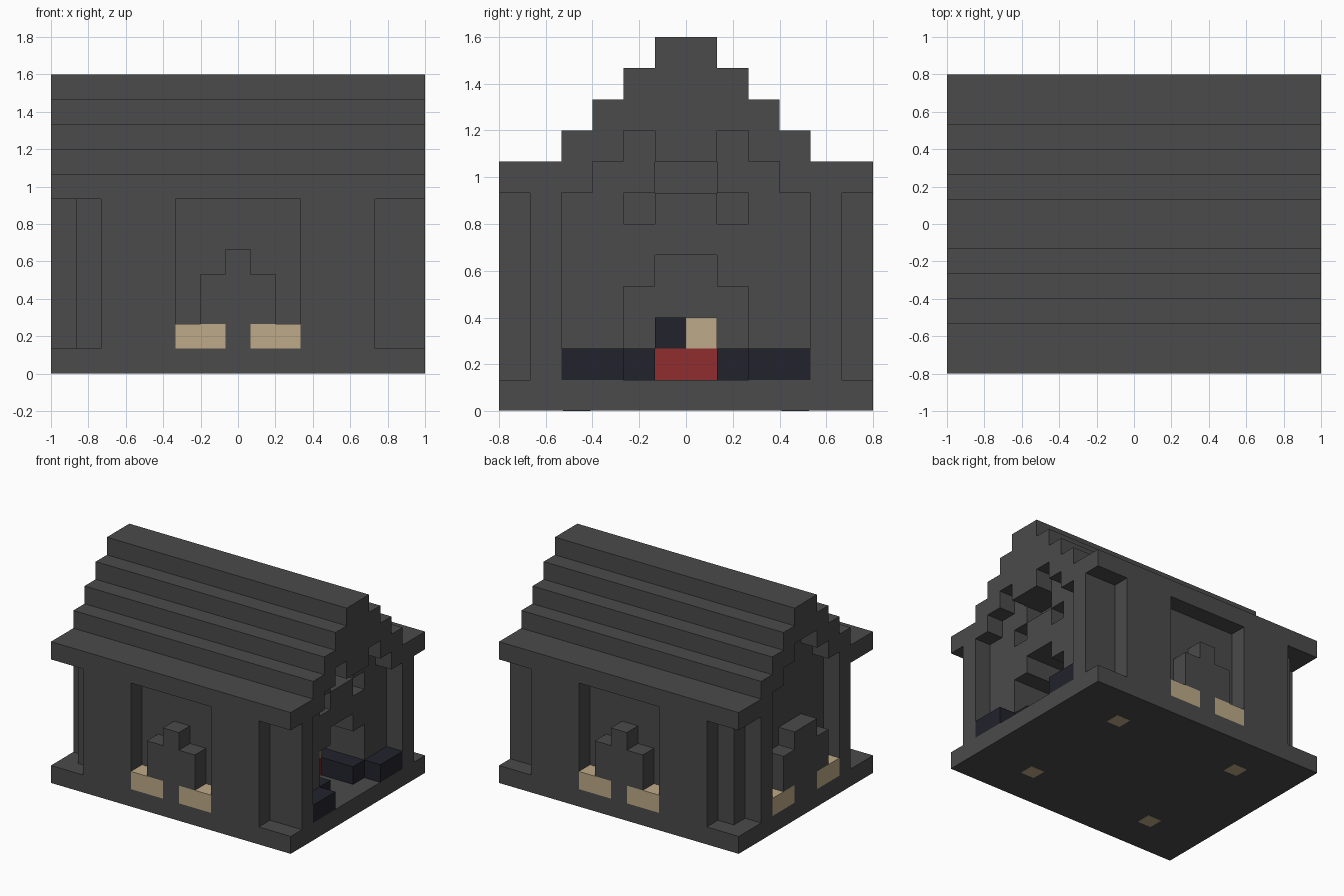
import bpy, bmesh
from mathutils import Vector

old = bpy.data.objects.get("Cube")
if old:
    bpy.data.objects.remove(old, do_unlink=True)

U = 2 / 15            # one block
NX, NY = 15, 12       # plan size in blocks


def material(name, rgb):
    m = bpy.data.materials.new(name)
    m.use_nodes = True
    m.diffuse_color = (*rgb, 1)
    bsdf = next(n for n in m.node_tree.nodes if n.type == 'BSDF_PRINCIPLED')
    bsdf.inputs["Base Color"].default_value = (*rgb, 1)
    bsdf.inputs["Roughness"].default_value = 0.9
    return m


stone = material("dark grey stone", (0.069, 0.069, 0.069))
sand = material("sand beige", (0.515, 0.402, 0.246))
navy = material("dark navy", (0.016, 0.016, 0.026))
red = material("deep red", (0.283, 0.026, 0.030))


def place(x, y, z):
    return Vector(((x - NX / 2) * U, (y - NY / 2) * U, z * U))


def extrude(name, mat, profile, x0, x1):
    """Extrude a (y, z) profile along x, in block units."""
    bm = bmesh.new()
    face = bm.faces.new([bm.verts.new(place(x0, y, z)) for y, z in profile])
    out = bmesh.ops.extrude_face_region(bm, geom=[face])
    moved = [g for g in out["geom"] if isinstance(g, bmesh.types.BMVert)]
    bmesh.ops.translate(bm, verts=moved, vec=((x1 - x0) * U, 0, 0))
    bmesh.ops.recalc_face_normals(bm, faces=bm.faces)
    mesh = bpy.data.meshes.new(name)
    bm.to_mesh(mesh)
    bm.free()
    mesh.materials.append(mat)
    ob = bpy.data.objects.new(name, mesh)
    bpy.context.collection.objects.link(ob)
    return ob


def box(name, mat, x, y, z):
    profile = [(y[0], z[0]), (y[1], z[0]), (y[1], z[1]), (y[0], z[1])]
    return extrude(name, mat, profile, *x)


def mirror_y(half):
    return half + [(NY - y, z) for y, z in reversed(half)]


# Base slab and the four small feet marks under it
box("base", stone, (0, NX), (0, NY), (0.015, 1))
for x in (3, 11):
    for y in (2, 9):
        box("foot_mark", sand, (x + .06, x + .94), (y + .06, y + .94), (0, 0.03))

# Stepped roof: outer steps, then the underside steps
outer = [(0, 7), (0, 8), (2, 8), (2, 9), (3, 9), (3, 10), (4, 10), (4, 11),
         (5, 11), (5, 12)]
under = [(3, 7), (3, 8), (4, 8), (4, 9), (5, 9), (5, 10)]
extrude("roof", stone, mirror_y(outer) + list(reversed(mirror_y(under))), 0, NX)
box("gable_drop", stone, (14, 15), (5, 7), (8, 10))

# Hall filling the space under the roof
hall = extrude("hall", stone, mirror_y([(1, 1), (1, 7)] + under), 1, 14)

# Door arch, windows and vent cut into the entrance wall
cuts = [((11, 14.5), (4, 8), (1, 4)), ((11, 14.5), (5, 7), (3.5, 5)),
        ((13, 14.5), (4, 5), (6, 7)), ((13, 14.5), (7, 8), (6, 7)),
        ((13, 14.5), (5, 7), (7, 8))]
for c in cuts:
    cutter = box("opening_cutter", stone, *c)
    cutter.hide_render = True
    cutter.hide_viewport = True
    cutter.display_type = 'WIRE'
    mod = hall.modifiers.new("opening", 'BOOLEAN')
    mod.operation = 'DIFFERENCE'
    mod.solver = 'EXACT'
    mod.object = cutter

# Corner pillars at both ends
for y in (1, 10):
    box("entrance_pillar", stone, (14, 15), (y, y + 1), (1, 7))
for y in (2, 9):
    box("end_pillar", stone, (0, 1), (y, y + 1), (1, 7))

# Long wall panels either side of the niches
for y in (0, 11):
    for x in ((2, 5), (10, 13)):
        box("wall_panel", stone, x, (y, y + 1), (1, 7))


def shrine(side, u0, u1):
    """Stepped block with two sand trays, standing in a niche."""
    def part(name, mat, u, z):
        if side == "end":
            box(side + name, mat, (0, 1), u, z)
        else:
            y = 0 if side == "front" else NY - 1
            box(side + name, mat, u, (y, y + 1), z)
    part("_shrine_foot", stone, (u0 + 2, u1 - 2), (1, 2))
    part("_shrine_body", stone, (u0 + 1, u1 - 1), (2, 4))
    part("_shrine_top", stone, (u0 + 2, u1 - 2), (4, 5))
    part("_sand_tray", sand, (u0, u0 + 2), (1, 2))
    part("_sand_tray", sand, (u1 - 2, u1), (1, 2))


shrine("front", 5, 10)
shrine("back", 5, 10)
shrine("end", 3, 9)

# Benches outside and inside the entrance
for y in (2, 8):
    box("porch_bench", navy, (14, 15), (y, y + 2), (1, 2))
for y in (4, 7):
    box("inner_bench", navy, (11, 14), (y, y + 1), (1, 2))

# Red altar with two small blocks on it
box("altar", red, (11, 12), (5, 7), (1, 2))
box("altar_dark_block", navy, (11, 12), (5, 6), (2, 3))
box("altar_sand_block", sand, (11, 12), (6, 7), (2, 3))
